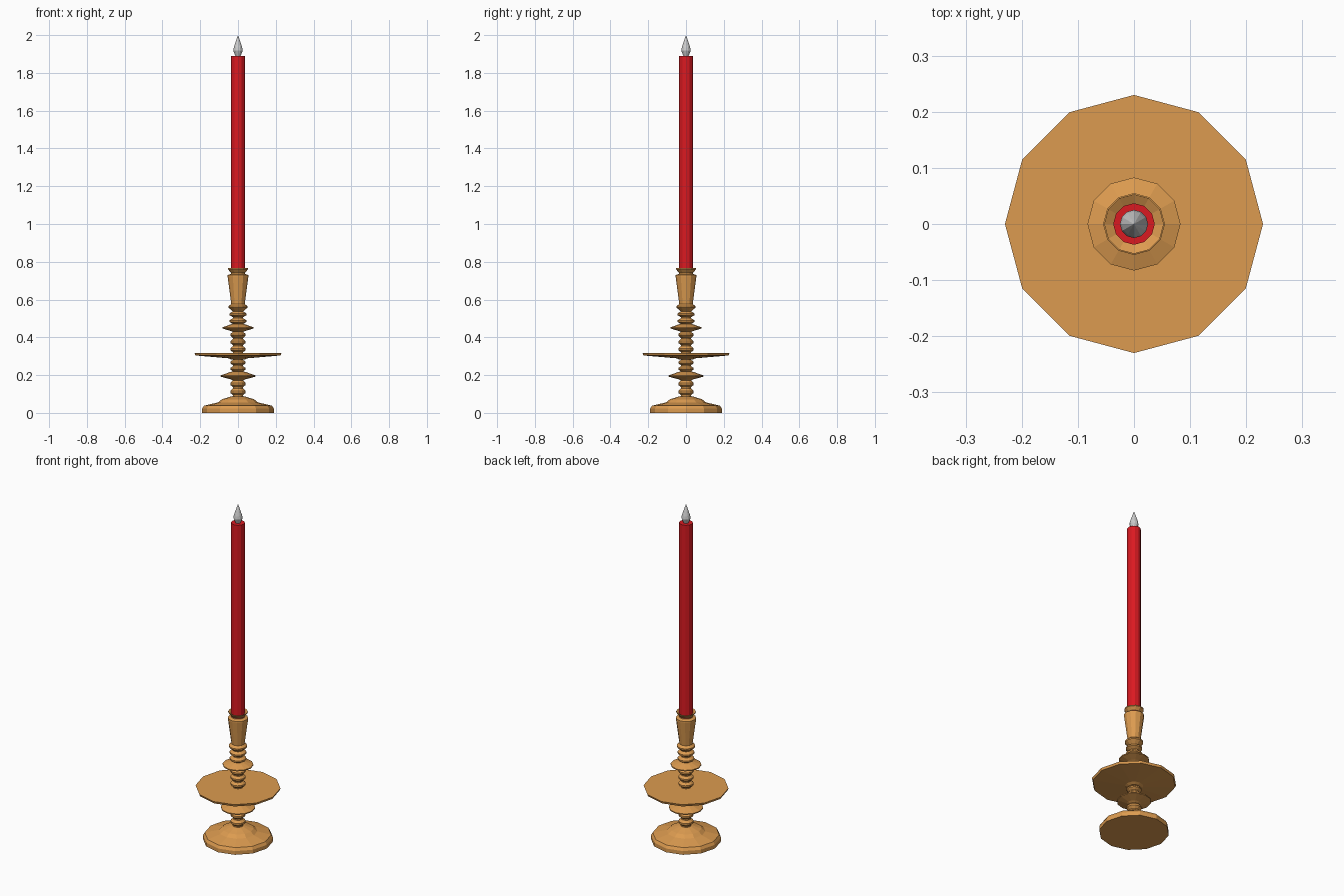
import bpy, bmesh
from math import cos, sin, tau

if "Cube" in bpy.data.objects:
    bpy.data.objects.remove(bpy.data.objects["Cube"])

SIDES = 12


def material(name, color):
    m = bpy.data.materials.new(name)
    m.diffuse_color = color
    m.use_nodes = True
    m.node_tree.nodes["Principled BSDF"].inputs["Base Color"].default_value = m.diffuse_color
    return m


def lathe(name, profile, mat=None):
    """Revolve (radius, z) points around z; radius 0 makes a pole."""
    bm = bmesh.new()
    rings = []
    for r, z in profile:
        n = SIDES if r > 0 else 1
        rings.append([bm.verts.new((r * cos(tau * i / SIDES), r * sin(tau * i / SIDES), z))
                      for i in range(n)])
    for a, b in zip(rings, rings[1:]):
        for i in range(SIDES):
            j = (i + 1) % SIDES
            if len(a) == 1:
                bm.faces.new((a[0], b[j], b[i]))
            elif len(b) == 1:
                bm.faces.new((a[i], a[j], b[0]))
            else:
                bm.faces.new((a[i], a[j], b[j], b[i]))
    # close open ends with flat caps
    if len(rings[0]) > 1:
        bm.faces.new(rings[0][::-1])
    if len(rings[-1]) > 1:
        bm.faces.new(rings[-1])
    bmesh.ops.recalc_face_normals(bm, faces=bm.faces)
    me = bpy.data.meshes.new(name)
    bm.to_mesh(me)
    bm.free()
    ob = bpy.data.objects.new(name, me)
    bpy.context.collection.objects.link(ob)
    if mat:
        me.materials.append(mat)
    return ob


def beads(z0, z1, count, r_out=0.041, r_in=0.027):
    """Stacked turned rings between two heights."""
    h = (z1 - z0) / count
    pts = []
    for k in range(count):
        z = z0 + k * h
        pts += [(r_in, z + 0.08 * h), (r_out, z + 0.38 * h),
                (r_out, z + 0.62 * h), (r_in, z + 0.92 * h)]
    return pts


wood = material("wood", (0.72, 0.33, 0.08, 1))
wax = material("red_wax", (0.7, 0.01, 0.015, 1))

# stepped foot
lathe("foot", [(0.19, 0), (0.19, 0.022), (0.18, 0.038), (0.105, 0.056),
               (0.085, 0.072), (0.065, 0.078), (0.035, 0.088)], wood)

# turned stem with two wide knobs
stem = [(0.03, 0.08)]
stem += beads(0.09, 0.175, 2)
stem += [(0.04, 0.178), (0.093, 0.192), (0.093, 0.198), (0.045, 0.215)]
stem += beads(0.217, 0.283, 2)
stem += beads(0.318, 0.432, 3)
stem += [(0.04, 0.434), (0.083, 0.447), (0.083, 0.453), (0.04, 0.468)]
stem += beads(0.468, 0.54, 2, 0.045)
stem += [(0.03, 0.54), (0.05, 0.557), (0.05, 0.565), (0.035, 0.577)]
lathe("stem", stem, wood)

# drip dish
lathe("drip_dish", [(0.035, 0.282), (0.05, 0.289), (0.225, 0.304), (0.23, 0.317)], wood)

# candle cup and flared rim
lathe("candle_cup", [(0.035, 0.572), (0.055, 0.722), (0.055, 0.73), (0.037, 0.736),
                     (0.037, 0.742), (0.053, 0.76), (0.053, 0.766), (0.037, 0.757)], wood)

# candle and flame
lathe("candle", [(0.037, 0.74), (0.037, 1.89)], wax)
lathe("flame", [(0.012, 1.885), (0.025, 1.918), (0.022, 1.935), (0.01, 1.972), (0, 2.0)])
